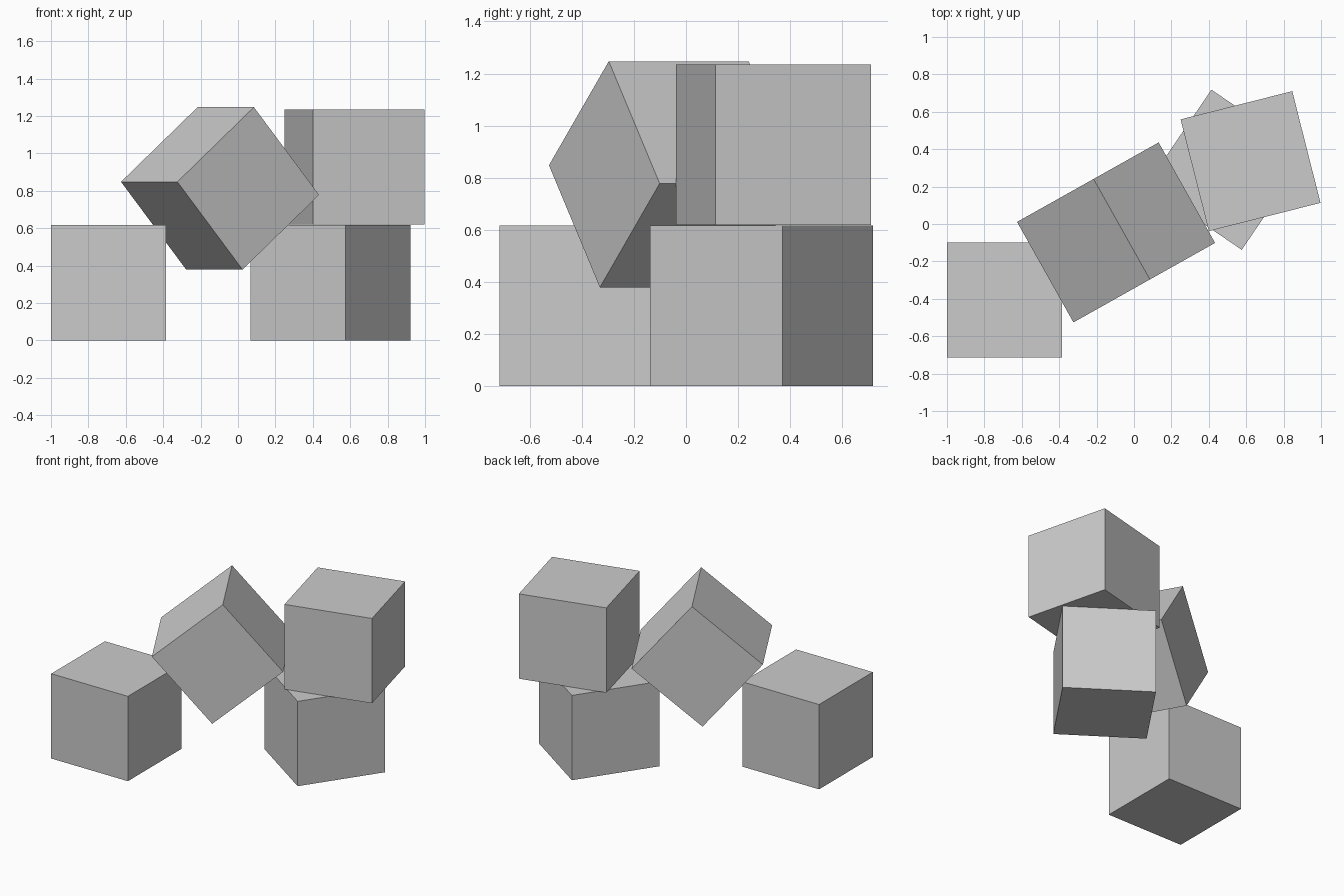
import bpy
from math import radians

if "Cube" in bpy.data.objects:
    bpy.data.objects.remove(bpy.data.objects["Cube"])

SIDE = 0.616


def block(name, location, pitch=0, yaw=0):
    bpy.ops.mesh.primitive_cube_add(
        size=SIDE, location=location,
        rotation=(0, radians(pitch), radians(yaw)))
    bpy.context.object.name = name


# Two blocks resting on the floor
block("left_base_block", (-0.692, -0.407, SIDE / 2))
block("right_base_block", (0.495, 0.290, SIDE / 2), yaw=-34.3)

# Block stacked on the right base
block("upper_block", (0.623, 0.336, SIDE * 1.5 + 0.003), yaw=14.2)

# Tilted block bridging the gap
block("tilted_block", (-0.096, -0.045, 0.813), pitch=-40.4, yaw=29.3)
